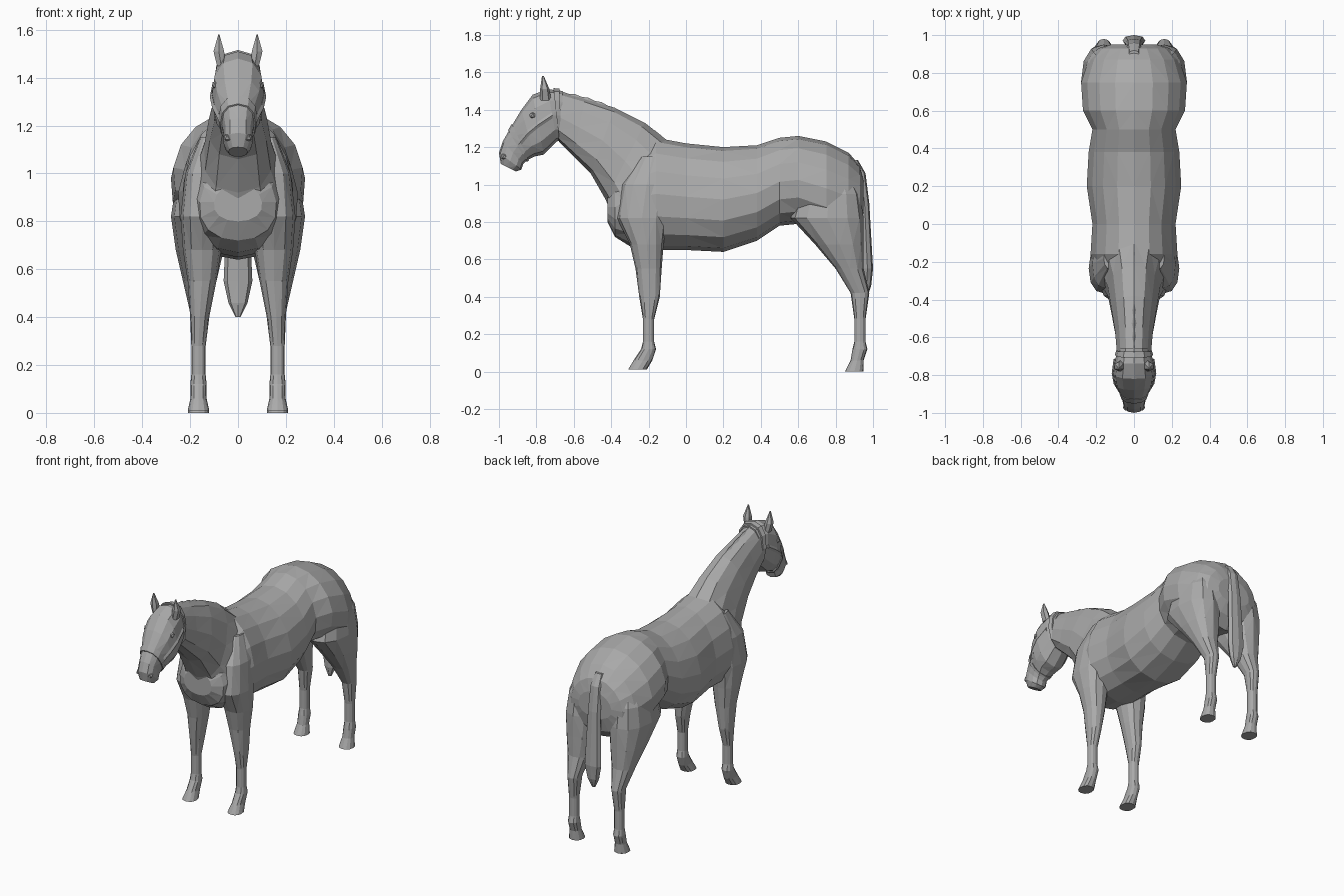
import bpy, bmesh, math
from mathutils import Vector

cube = bpy.data.objects.get("Cube")
if cube:
    bpy.data.objects.remove(cube, do_unlink=True)

coat = bpy.data.materials.new("plain grey")
coat.use_nodes = True
coat.diffuse_color = (0.4, 0.4, 0.4, 1)
coat.node_tree.nodes["Principled BSDF"].inputs["Base Color"].default_value = coat.diffuse_color


def finish(name, bm, mirror):
    bmesh.ops.recalc_face_normals(bm, faces=bm.faces)
    mesh = bpy.data.meshes.new(name)
    bm.to_mesh(mesh)
    bm.free()
    mesh.materials.append(coat)
    part = bpy.data.objects.new(name, mesh)
    bpy.context.collection.objects.link(part)
    if mirror:
        part.modifiers.new("left and right", 'MIRROR')


# A ring is a pair of opposite points and a half width
def slanted(front_y, front_z, back_y, back_z, width, x=0):
    return Vector((x, front_y, front_z)), Vector((x, back_y, back_z)), width


def upright(y, bottom, top, width):
    return slanted(y, top, y, bottom, width)


def level(z, front, back, width, x=0):
    return slanted(front, z, back, z, width, x)


def loft(name, rings, sides=12, mirror=False, taper=0, power=0.85):
    """Skin a row of rings with triangles and close both ends; taper thins the first side."""
    bm = bmesh.new()
    loops = []
    for first, second, width in rings:
        middle, reach = (first + second) / 2, (first - second) / 2
        loop = []
        for i in range(sides):
            angle = math.tau * i / sides
            along, across = (math.copysign(abs(v) ** power, v)
                             for v in (math.cos(angle), math.sin(angle)))
            across *= width * (1 - taper * along)
            loop.append(bm.verts.new(middle + reach * along + Vector((across, 0, 0))))
        loops.append(loop)
    for upper, lower in zip(loops, loops[1:]):
        for i in range(sides):
            bm.faces.new((upper[i - 1], upper[i], lower[i], lower[i - 1]))
    bm.faces.new(loops[0])
    bm.faces.new(loops[-1])
    bmesh.ops.triangulate(bm, faces=bm.faces, quad_method='SHORT_EDGE')
    finish(name, bm, mirror)


def knob(name, centre, size):
    """A pair of small faceted lumps."""
    bm = bmesh.new()
    bmesh.ops.create_icosphere(bm, subdivisions=1, radius=size)
    bmesh.ops.translate(bm, verts=bm.verts, vec=centre)
    finish(name, bm, True)


def strap(name, start, end, grow):
    """A flat band wrapped round the head between two rings."""
    band = []
    for first, second, width in (start, end):
        out = (first - second).normalized() * grow
        band.append((first + out, second - out, width + grow))
    loft(name, band)


# Torso, from breast to rump
loft("torso", [
    upright(-.42, .8, .96, .1),
    upright(-.38, .72, 1.04, .16),
    upright(-.3, .67, 1.17, .19),
    upright(-.16, .65, 1.25, .23),
    upright(0, .65, 1.22, .22),
    upright(.2, .64, 1.2, .25),
    upright(.38, .7, 1.21, .24),
    upright(.5, .78, 1.25, .22),
    upright(.6, .79, 1.26, .27),
    upright(.75, .73, 1.23, .28),
    upright(.87, .7, 1.17, .24),
    upright(.93, .76, 1.1, .19),
    upright(.95, .85, 1.02, .12),
], sides=16, taper=.12, power=.95)

# Neck, from withers to poll
loft("neck", [
    slanted(-.08, 1.22, -.38, .8, .18),
    slanted(-.22, 1.33, -.43, .92, .14),
    slanted(-.38, 1.41, -.51, 1.06, .12),
    slanted(-.54, 1.46, -.6, 1.15, .1),
    slanted(-.69, 1.5, -.68, 1.23, .09),
], taper=.2)

# Head, from poll to lips
poll = slanted(-.66, 1.5, -.66, 1.24, .08)
cheek = slanted(-.74, 1.51, -.69, 1.23, .1)
brow = slanted(-.82, 1.48, -.76, 1.16, .11)
face = slanted(-.88, 1.4, -.81, 1.15, .1)
bridge = slanted(-.94, 1.3, -.85, 1.13, .07)
nose = slanted(-.98, 1.23, -.87, 1.11, .06)
muzzle = slanted(-1, 1.17, -.88, 1.08, .06)
lips = slanted(-.99, 1.11, -.91, 1.07, .04)
loft("head", [poll, cheek, brow, face, bridge, nose, muzzle, lips])
knob("eyes", (.09, -.82, 1.37), .02)
knob("nostrils", (.04, -.97, 1.15), .02)
loft("ears", [
    level(1.45, -.78, -.72, .02, x=.07),
    level(1.51, -.78, -.73, .025, x=.08),
    level(1.58, -.77, -.76, .003, x=.08),
], sides=6, mirror=True)

# Scalloped mane along the crest
start, end = Vector((0, -.7, 1.5)), Vector((0, -.13, 1.26))
steps = 16
mane = []
for i in range(steps + 1):
    arch = .04 * math.sin(math.pi * i / steps) + .006 * (i % 2)
    crest = start.lerp(end, i / steps) + Vector((0, 0, arch))
    mane.append((crest, crest - Vector((0, .02, .06)), .014))
loft("mane", mane, sides=6)

# Halter: noseband, crown strap and cheek pieces
def between(ring, other, t):
    return tuple(a + (b - a) * t for a, b in zip(ring, other))


strap("noseband", between(face, bridge, .8), between(bridge, nose, .2), .006)
strap("crown_strap", between(poll, cheek, .2), between(poll, cheek, .6), .01)
cheek_piece = []
for first, second, width in (cheek, brow, face, bridge):
    middle = (first + second) / 2 + Vector((width, 0, 0))
    edge = (first - second).normalized() * .015
    cheek_piece.append((middle + edge, middle - edge, .008))
loft("cheek_pieces", cheek_piece, sides=4, mirror=True)


# Legs share the cannon, fetlock, pastern and hoof
def lower_leg(y, toe, ground):
    x = .165
    return [
        level(.28, y - .03, y + .03, .03, x),
        level(.16, y - .03, y + .03, .03, x),
        level(.12, y - .04, y + .04, .034, x),
        level(.06, y - toe + .03, y + .02, .034, x),
        level(ground, y - toe, y - toe + .1, .045, x),
    ]


loft("front_legs", [
    level(1.15, -.24, -.12, .04, x=.12),
    level(1, -.34, -.08, .07, x=.15),
    level(.82, -.37, -.1, .09, x=.15),
    level(.68, -.3, -.12, .08, x=.15),
    level(.55, -.27, -.13, .06, x=.15),
    level(.4, -.25, -.14, .04, x=.16),
] + lower_leg(-.2, .11, .01), sides=12, mirror=True)

loft("hind_legs", [
    level(1.1, .68, .86, .06, x=.13),
    level(.95, .6, .93, .1, x=.16),
    level(.82, .56, .95, .12, x=.16),
    level(.68, .69, .95, .1, x=.16),
    level(.55, .8, .95, .07, x=.16),
    level(.42, .88, .98, .04, x=.16),
] + lower_leg(.93, .08, 0), sides=12, mirror=True)

# Tail
loft("tail", [
    level(1.13, .86, .92, .03),
    level(1.06, .9, .96, .04),
    level(.9, .93, .98, .045),
    level(.55, .94, 1, .06),
    level(.46, .94, .99, .04),
    level(.4, .95, .97, .01),
], sides=8)
